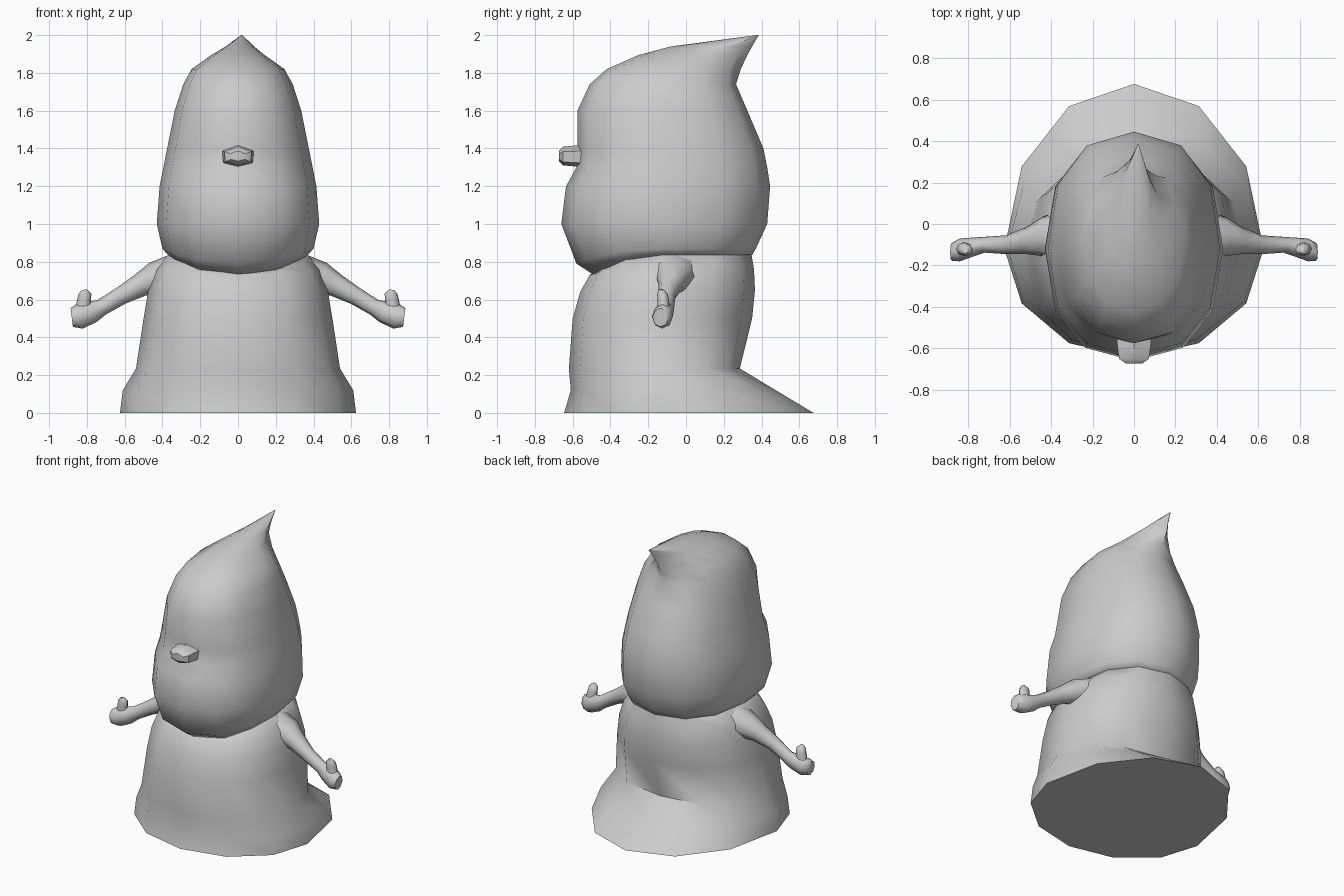
import bpy, bmesh, math
from mathutils import Vector

if "Cube" in bpy.data.objects:
    bpy.data.objects.remove(bpy.data.objects["Cube"])

grey = bpy.data.materials.new("plain grey")
grey.diffuse_color = (0.6, 0.6, 0.6, 1)
grey.use_nodes = True
grey.node_tree.nodes["Principled BSDF"].inputs["Base Color"].default_value = grey.diffuse_color


def loft(name, rings, mirror=False, angle=60):
    """Skin a list of equal-length point rings and cap both ends."""
    bm = bmesh.new()
    vs = [[bm.verts.new(p) for p in r] for r in rings]
    n = len(rings[0])
    for a, b in zip(vs, vs[1:]):
        for i in range(n):
            j = (i + 1) % n
            bm.faces.new((a[i], a[j], b[j], b[i]))
    bm.faces.new(vs[0][::-1])
    bm.faces.new(vs[-1])
    bmesh.ops.recalc_face_normals(bm, faces=bm.faces)
    me = bpy.data.meshes.new(name)
    bm.to_mesh(me)
    bm.free()
    me.materials.append(grey)
    ob = bpy.data.objects.new(name, me)
    bpy.context.collection.objects.link(ob)
    if mirror:
        ob.modifiers.new("mirror", 'MIRROR').use_bisect_axis[0] = False
    bpy.ops.object.select_all(action='DESELECT')
    ob.select_set(True)
    bpy.context.view_layer.objects.active = ob
    bpy.ops.object.shade_smooth_by_angle(angle=math.radians(angle))
    return ob


def slice_ring(z, hw, yf, yb, cy=-0.12, nf=2.3, nb=2.3, dip=0.0, cx=0.0, sides=12):
    """Horizontal slice: separate front/back depth and roundness; dip lowers the front."""
    pts = []
    for i in range(sides):
        t = 2 * math.pi * i / sides
        s, c = math.sin(t), math.cos(t)
        n = nf if c < 0 else nb
        x = math.copysign(abs(s) ** (2 / n), s) * hw
        d = abs(c) ** (2 / n)
        y = cy + d * (yb - cy) if c > 0 else cy - d * (cy - yf)
        pts.append((x + cx, y, z - dip * max(0, -c) ** 2))
    return pts


def tube_ring(p, q, c, rv, ry, sides=8):
    """Ring across the direction p->q (in the xz plane) around c."""
    d = (Vector(q) - Vector(p)).normalized()
    up = Vector((-d.z, 0, d.x)).normalized()
    side = Vector((0, 1, 0))
    return [Vector(c) + up * rv * math.cos(2 * math.pi * i / sides)
            + side * ry * math.sin(2 * math.pi * i / sides) for i in range(sides)]


def tube(name, path, **kw):
    """Path entries: x, y, z, vertical radius, depth radius."""
    rings = []
    for i, e in enumerate(path):
        a, b = path[max(i - 1, 0)], path[min(i + 1, len(path) - 1)]
        rings.append(tube_ring(a[:3], b[:3], e[:3], e[3], e[4]))
    return loft(name, rings, **kw)


# Robed body with a flared hem trailing at the back
loft("robe_body", [
    slice_ring(0.00, 0.625, -0.645, 0.675, nf=2, nb=2),
    slice_ring(0.12, 0.61, -0.61, 0.475, nf=2.1, nb=2.1),
    slice_ring(0.235, 0.54, -0.62, 0.285),
    slice_ring(0.50, 0.50, -0.60, 0.35),
    slice_ring(0.65, 0.475, -0.56, 0.365, dip=0.01),
    slice_ring(0.76, 0.435, -0.51, 0.36, dip=0.03),
    slice_ring(0.85, 0.36, -0.48, 0.345, dip=0.11),
])

# Hooded head, rising to a tip swept to the back
loft("hooded_head", [
    slice_ring(0.835, 0.37, -0.48, 0.35, dip=0.11),
    slice_ring(0.87, 0.40, -0.58, 0.37, dip=0.08),
    slice_ring(1.00, 0.43, -0.66, 0.43),
    slice_ring(1.20, 0.415, -0.635, 0.445),
    slice_ring(1.30, 0.395, -0.58, 0.43),
    slice_ring(1.40, 0.375, -0.575, 0.41),
    slice_ring(1.60, 0.335, -0.575, 0.325),
    slice_ring(1.74, 0.29, -0.51, 0.265, cy=-0.10),
    slice_ring(1.82, 0.245, -0.42, 0.29, cy=-0.05, nb=1.6),
    slice_ring(1.895, 0.14, -0.25, 0.325, cy=0.03, nb=1.4),
    slice_ring(1.94, 0.075, -0.08, 0.35, cy=0.17, nf=2, nb=1.3, cx=0.01),
    slice_ring(2.00, 0.004, 0.375, 0.385, cy=0.38, cx=0.02),
])

# Small faceted nose
outline = [(-0.08, 1.385), (0, 1.415), (0.08, 1.385), (0.075, 1.325), (0, 1.305), (-0.075, 1.325)]
loft("nose", [[(x * s, y, 1.36 + (z - 1.36) * s) for x, z in outline]
              for y, s in ((-0.50, 1.1), (-0.59, 1.0), (-0.65, 0.9), (-0.672, 0.5))], angle=40)

# Arms, broad at the shoulder, ending in fists
tube("arms", [
    (0.34, -0.06, 0.74, 0.10, 0.13),
    (0.44, -0.06, 0.715, 0.085, 0.095),
    (0.52, -0.08, 0.675, 0.062, 0.065),
    (0.62, -0.10, 0.62, 0.048, 0.045),
    (0.72, -0.10, 0.56, 0.044, 0.038),
    (0.77, -0.11, 0.535, 0.058, 0.045),
    (0.84, -0.125, 0.51, 0.066, 0.055),
    (0.88, -0.135, 0.505, 0.05, 0.042),
], mirror=True)

# Thumbs raised above the fists
tube("thumbs", [
    (0.82, -0.12, 0.53, 0.045, 0.035),
    (0.815, -0.12, 0.60, 0.036, 0.03),
    (0.81, -0.125, 0.63, 0.034, 0.028),
    (0.815, -0.13, 0.652, 0.014, 0.014),
], mirror=True)
